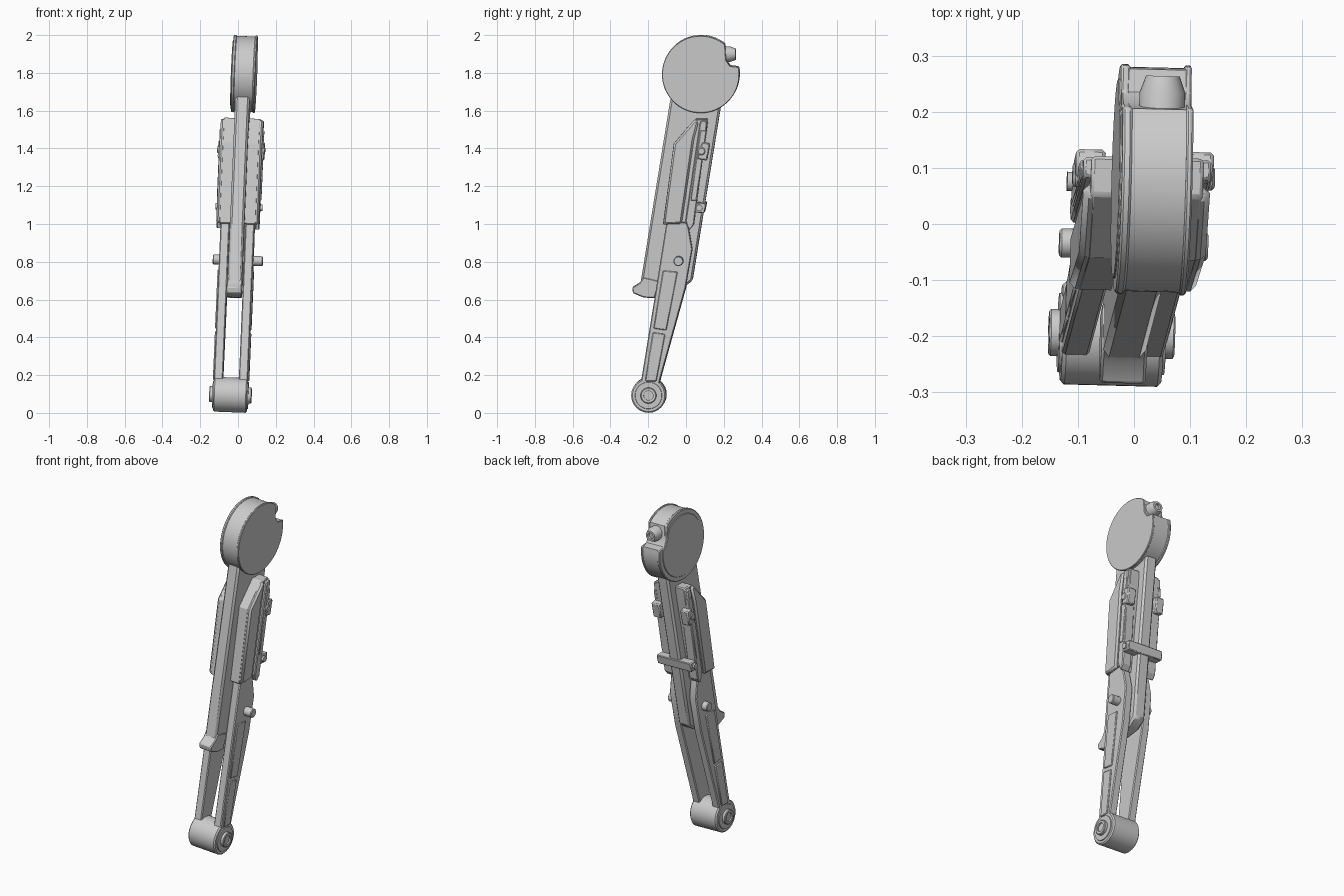
import bpy, bmesh, math
from mathutils import Matrix, Vector

if "Cube" in bpy.data.objects:
    bpy.data.objects.remove(bpy.data.objects["Cube"])

# Whole leg leans slightly sideways and is turned a little about z
LEAN = (Matrix.Translation((0, 0, 1)) @ Matrix.Rotation(math.radians(-1.5), 4, 'Z')
        @ Matrix.Rotation(math.radians(2.2), 4, 'Y') @ Matrix.Translation((0, 0, -1)))


def finish(name, bm, bevel=0.0):
    bmesh.ops.recalc_face_normals(bm, faces=bm.faces)
    me = bpy.data.meshes.new(name)
    bm.to_mesh(me)
    bm.free()
    ob = bpy.data.objects.new(name, me)
    bpy.context.collection.objects.link(ob)
    ob.matrix_world = LEAN
    if bevel:
        m = ob.modifiers.new("bevel", 'BEVEL')
        m.width, m.segments, m.limit_method = bevel, 1, 'ANGLE'
        m.angle_limit = math.radians(35)
    bpy.ops.object.select_all(action='DESELECT')
    ob.select_set(True)
    bpy.context.view_layer.objects.active = ob
    bpy.ops.object.shade_smooth_by_angle(angle=math.radians(30))
    return ob


def prism(name, pts, x0, x1, bevel=0.0):
    """Side profile of (y, z) points extruded along x."""
    bm = bmesh.new()
    a = [bm.verts.new((x0, y, z)) for y, z in pts]
    b = [bm.verts.new((x1, y, z)) for y, z in pts]
    bm.faces.new(a)
    bm.faces.new(b[::-1])
    n = len(pts)
    for i in range(n):
        j = (i + 1) % n
        bm.faces.new((a[i], a[j], b[j], b[i]))
    return finish(name, bm, bevel)


def lathe(name, centre, axis, prof, seg=32):
    """Closed solid turned about an axis; prof holds (distance, radius)."""
    bm = bmesh.new()
    q = Vector((0, 0, 1)).rotation_difference(Vector(axis))
    rings = []
    for d, r in prof:
        rings.append([bm.verts.new(Vector(centre) + q @ Vector((
            r * math.cos(2 * math.pi * i / seg), r * math.sin(2 * math.pi * i / seg), d)))
            for i in range(seg)])
    bm.faces.new(rings[0])
    bm.faces.new(rings[-1])
    for p, s in zip(rings, rings[1:]):
        for i in range(seg):
            j = (i + 1) % seg
            bm.faces.new((p[i], p[j], s[j], s[i]))
    return finish(name, bm)


def notched(r, n=64):
    """Hip disc outline with a notch at the upper rear."""
    a0, a1 = math.radians(51), math.radians(371)
    arc = [(0.08 + r * math.cos(a0 + (a1 - a0) * i / n),
            1.795 + r * math.sin(a0 + (a1 - a0) * i / n)) for i in range(n + 1)]
    return arc + [(0.235, 1.84), (0.215, 1.87)]


# Hip disc with side plates
prism("hip_drum", notched(0.2), -0.052, 0.057)
prism("hip_plate_right", notched(0.205), 0.052, 0.064, 0.003)
prism("hip_plate_left", notched(0.205), -0.062, -0.045, 0.004)
prism("hip_cover_left", notched(0.178), -0.066, -0.06, 0.002)
lathe("hip_bolt", (0.01, 0.15, 1.9), (0, 1, 0),
      [(0, 0.041), (0.085, 0.041), (0.115, 0.03), (0.115, 0.018), (0.1, 0.018)])

# Central beam with its toe
prism("central_beam", [(-0.07, 1.72), (-0.085, 1.64), (-0.24, 0.69), (-0.2, 0.64),
                       (-0.02, 0.66), (0.035, 0.7), (0.095, 1.07), (0.185, 1.62), (0.19, 1.7)],
      -0.038, 0.038, 0.011)
prism("beam_toe", [(-0.225, 0.72), (-0.245, 0.69), (-0.285, 0.665), (-0.28, 0.635),
                   (-0.225, 0.612), (-0.165, 0.608), (-0.14, 0.7)], -0.041, 0.041, 0.005)

# Crossbar behind the beam
prism("rear_crossbar", [(0.05, 1.065), (0.1, 1.062), (0.11, 1.115), (0.06, 1.118)],
      -0.115, 0.115, 0.004)
lathe("crossbar_pin", (0, 0.073, 1.09), (1, 0, 0), [(-0.125, 0.017), (0.125, 0.017)], 20)

# Knee pin
lathe("knee_pin", (0, -0.037, 0.808), (1, 0, 0),
      [(-0.125, 0.022), (-0.121, 0.026), (0.136, 0.026), (0.14, 0.022)], 24)

# Ankle drum
lathe("ankle_drum", (0, -0.197, 0.095), (1, 0, 0),
      [(-0.09, 0.085), (-0.083, 0.092), (0.083, 0.092), (0.09, 0.085)], 48)

for s, side in ((-1, "left"), (1, "right")):
    # Fork arm with raised side panels
    prism("fork_arm_" + side, [(-0.25, 0.1), (-0.235, 0.18), (-0.165, 0.61), (-0.1, 1.02),
                               (0.01, 1.02), (0.02, 0.965), (0.036, 0.87), (0.0, 0.665),
                               (-0.135, 0.18), (-0.15, 0.1)][::s], s * 0.042, s * 0.09, 0.005)
    prism("fork_panel_upper_" + side, [(-0.17, 0.45), (-0.12, 0.757), (-0.042, 0.75),
                                       (-0.102, 0.44)], s * 0.085, s * 0.096, 0.004)
    prism("fork_panel_lower_" + side, [(-0.215, 0.17), (-0.174, 0.43), (-0.108, 0.42),
                                       (-0.155, 0.17)], s * 0.085, s * 0.096, 0.004)

    # Ankle rim and bearing
    lathe("ankle_bearing_" + side, (0, -0.197, 0.095), (s, 0, 0),
          [(0.08, 0.075), (0.095, 0.07), (0.095, 0.042), (0.109, 0.042), (0.112, 0.038),
           (0.112, 0.025), (0.104, 0.025)], 40)

    # Upper side housing: base, front panel, rear rail
    prism("housing_base_" + side, [(-0.12, 1.0), (-0.062, 1.43), (0.05, 1.56), (0.12, 1.56),
                                   (0.11, 1.48), (0.02, 0.97), (0.0, 1.01)],
          s * 0.03, s * 0.1, 0.006)
    prism("housing_panel_" + side, [(-0.119, 1.002), (-0.061, 1.43), (0.05, 1.558),
                                    (0.07, 1.545), (0.045, 1.45), (-0.02, 1.005)],
          s * 0.085, s * 0.113, 0.01)
    prism("rear_rail_" + side, [(0.075, 1.53), (0.082, 1.552), (0.117, 1.55),
                                (0.045, 1.0), (0.02, 0.97), (0.0, 1.02)],
          s * 0.055, s * 0.114, 0.005)
    prism("rail_strip_" + side, [(0.08, 1.5), (0.112, 1.5), (0.058, 1.13), (0.028, 1.13)],
          s * 0.1, s * 0.118, 0.003)

    # Latch block with a small stud
    prism("latch_block_" + side, [(0.06, 1.35), (0.115, 1.34), (0.132, 1.43), (0.09, 1.44),
                                  (0.075, 1.4)], s * 0.07, s * 0.123, 0.006)
    lathe("latch_stud_" + side, (0, 0.085, 1.39), (s, 0, 0),
          [(0.11, 0.022), (0.122, 0.022), (0.127, 0.016)], 16)
